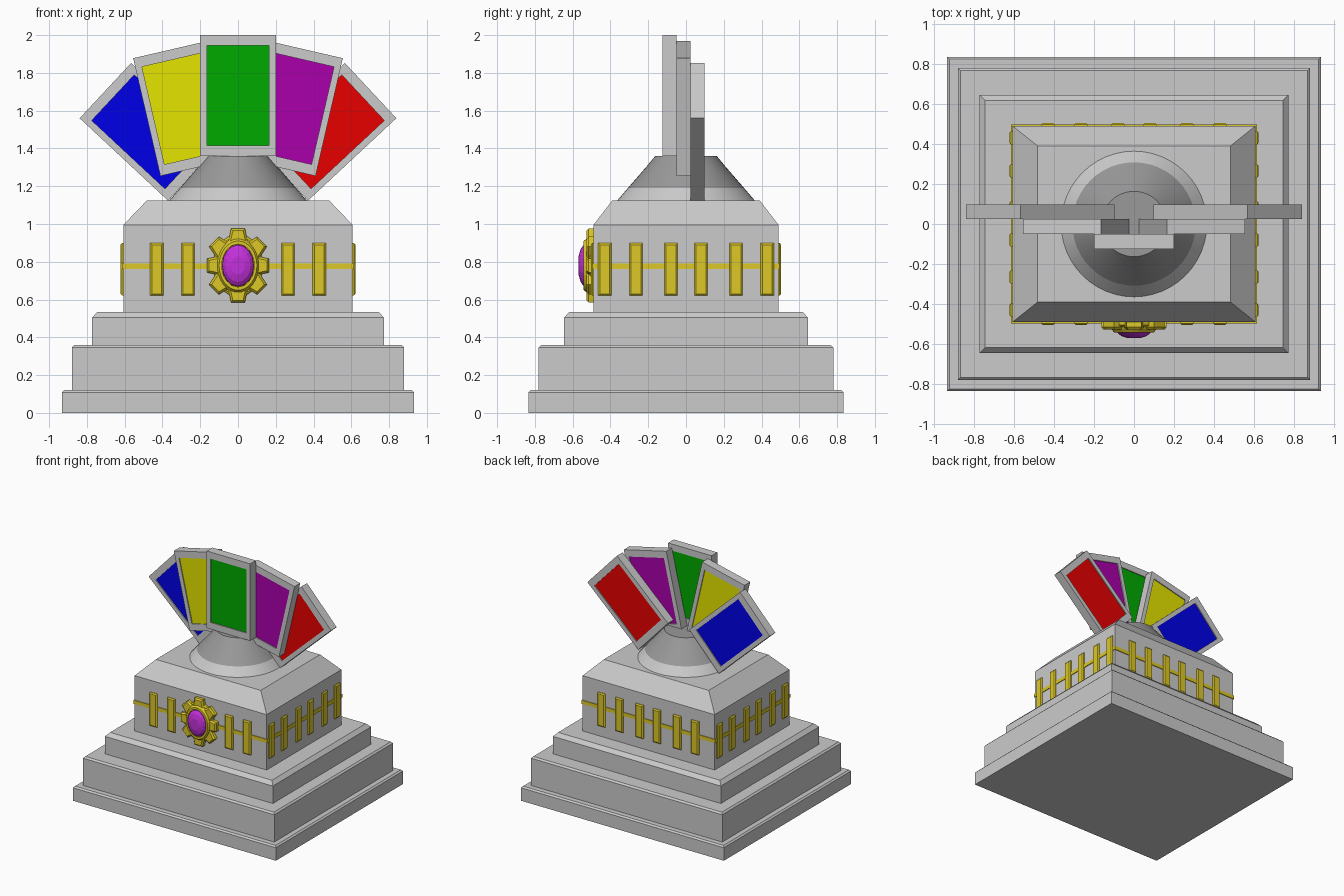
import bpy, bmesh
from math import sin, cos, pi, radians
from mathutils import Matrix, Vector

if "Cube" in bpy.data.objects:
    bpy.data.objects.remove(bpy.data.objects["Cube"])


def material(name, rgb):
    m = bpy.data.materials.new(name)
    m.diffuse_color = (*rgb, 1)
    m.use_nodes = True
    m.node_tree.nodes["Principled BSDF"].inputs["Base Color"].default_value = m.diffuse_color
    return m


gold = material("gold", (0.72, 0.58, 0.02))
violet = material("violet_gem", (0.55, 0.03, 0.7))
dark = material("dark_grey", (0.32, 0.32, 0.32))


def loft(name, loops, mat=None, ring=False, matrix=None, smooth=False):
    """Skin a list of point loops; capped, or joined end to start if ring."""
    bm = bmesh.new()
    rows = [[bm.verts.new(p) for p in loop] for loop in loops]
    n = len(rows[0])
    pairs = list(zip(rows, rows[1:])) + ([(rows[-1], rows[0])] if ring else [])
    for a, b in pairs:
        for i in range(n):
            j = (i + 1) % n
            bm.faces.new((a[i], a[j], b[j], b[i]))
    if not ring:
        bm.faces.new(rows[0])
        bm.faces.new(rows[-1])
    bmesh.ops.recalc_face_normals(bm, faces=bm.faces)
    me = bpy.data.meshes.new(name)
    bm.to_mesh(me)
    bm.free()
    ob = bpy.data.objects.new(name, me)
    bpy.context.collection.objects.link(ob)
    if mat:
        me.materials.append(mat)
    if matrix:
        ob.matrix_world = matrix
    if smooth:
        bpy.ops.object.select_all(action='DESELECT')
        bpy.context.view_layer.objects.active = ob
        ob.select_set(True)
        bpy.ops.object.shade_smooth_by_angle(angle=radians(30))
    return ob


def rect_xy(x, y, z):
    return [(-x, -y, z), (x, -y, z), (x, y, z), (-x, y, z)]


def rect_xz(x, z, y):
    return [(-x, y, -z), (x, y, -z), (x, y, z), (-x, y, z)]


def oval_xy(r, z, n=48):
    return [(r * cos(2 * pi * i / n), r * sin(2 * pi * i / n), z) for i in range(n)]


def oval_xz(rx, rz, y, n=32):
    return [(rx * cos(2 * pi * i / n), y, rz * sin(2 * pi * i / n)) for i in range(n)]


# stepped plinth: half width, half depth, bottom, top, chamfer in, chamfer down
for name, x, y, z0, z1, c, d in (
        ("base_slab", 0.933, 0.835, 0.0, 0.12, 0.012, 0.012),
        ("lower_step", 0.88, 0.78, 0.12, 0.36, 0.013, 0.013),
        ("upper_step", 0.772, 0.645, 0.36, 0.535, 0.028, 0.03),
        ("main_block", 0.607, 0.49, 0.535, 1.125, 0.125, 0.13)):
    cy = 0.1 if name == "main_block" else c
    loft(name, [rect_xy(x, y, z0), rect_xy(x, y, z1 - d), rect_xy(x - c, y - cy, z1)])

# conical neck, light foot and dark upper part
loft("neck_foot", [oval_xy(0.368, 1.12), oval_xy(0.308, 1.19)], smooth=True)
loft("neck_cone", [oval_xy(0.308, 1.19), oval_xy(0.21, 1.303), oval_xy(0.163, 1.36)],
     dark, smooth=True)

# fan of five framed cards: centre x, y, z, tilt, colour
HW, HH, T, B = 0.2, 0.32, 0.037, 0.035
for name, x, y, z, tilt, rgb in (
        ("blue", -0.468, 0.061, 1.488, -47, (0.0, 0.0, 0.8)),
        ("yellow", -0.288, -0.013, 1.611, -13, (0.78, 0.78, 0.0)),
        ("green", 0.0, -0.088, 1.68, 0, (0.0, 0.4, 0.0)),
        ("purple", 0.288, -0.013, 1.611, 13, (0.4, 0.0, 0.4)),
        ("red", 0.468, 0.061, 1.488, 47, (0.8, 0.0, 0.0))):
    m = Matrix.Translation((x, y, z)) @ Matrix.Rotation(radians(tilt), 4, 'Y')
    iw, ih = HW - B, HH - B - 0.02
    loft(name + "_card_frame", [rect_xz(HW, HH, -T), rect_xz(HW, HH, T),
                                rect_xz(iw, ih, T), rect_xz(iw, ih, -T)], ring=True, matrix=m)
    loft(name + "_card_panel", [rect_xz(iw, ih, -T + 0.008), rect_xz(iw, ih, T - 0.008)],
         material(name, rgb), matrix=m)

# thin gold band round the block
loft("gold_band", [rect_xy(0.6, 0.483, 0.762), rect_xy(0.613, 0.496, 0.762),
                   rect_xy(0.613, 0.496, 0.792), rect_xy(0.6, 0.483, 0.792)],
     gold, ring=True)

# raised upright bars on all four sides
for side, turn, dist in (("front", 0, 0.49), ("right", 90, 0.607),
                         ("back", 180, 0.49), ("left", 270, 0.607)):
    spots = [s * v for v in (0.08, 0.265, 0.43) for s in (-1, 1)]
    for k, u in enumerate(spots):
        if side == "front" and abs(u) < 0.1:
            continue
        m = (Matrix.Rotation(radians(turn), 4, 'Z')
             @ Matrix.Translation((u, -dist, 0.76)))
        loft(f"{side}_bar_{k}", [rect_xz(0.035, 0.139, 0.01), rect_xz(0.035, 0.139, -0.006),
                                 rect_xz(0.026, 0.13, -0.014)], gold, matrix=m)

# toothed oval rosette
centre = Matrix.Translation((0, 0, 0.78))
loft("rosette_plate", [oval_xz(0.132, 0.165, -0.48), oval_xz(0.132, 0.165, -0.505),
                       oval_xz(0.122, 0.153, -0.514)], gold, matrix=centre)
loft("rosette_rim", [oval_xz(0.086, 0.113, -0.5), oval_xz(0.115, 0.148, -0.5),
                     oval_xz(0.113, 0.145, -0.522), oval_xz(0.1, 0.13, -0.542),
                     oval_xz(0.086, 0.113, -0.542)], gold, ring=True, matrix=centre)
for k in range(8):
    a = k * pi / 4
    tip = Vector((0.163 * sin(a), 0, 0.195 * cos(a)))
    m = centre @ Matrix.Rotation(a, 4, 'Y')
    r = tip.length

    def tooth(c, y):
        return [(-0.055 + c, y, r - 0.09), (0.055 - c, y, r - 0.09),
                (0.037 - c, y, r - c), (-0.037 + c, y, r - c)]
    loft(f"rosette_tooth_{k}", [tooth(0, -0.48), tooth(0, -0.515), tooth(0.01, -0.527)],
         gold, matrix=m)

# faceted gem
loft("gem", [oval_xz(0.086, 0.113, -0.51, 16), oval_xz(0.083, 0.109, -0.542, 16),
             oval_xz(0.066, 0.087, -0.558, 16), oval_xz(0.036, 0.048, -0.569, 16)],
     violet, matrix=centre)
